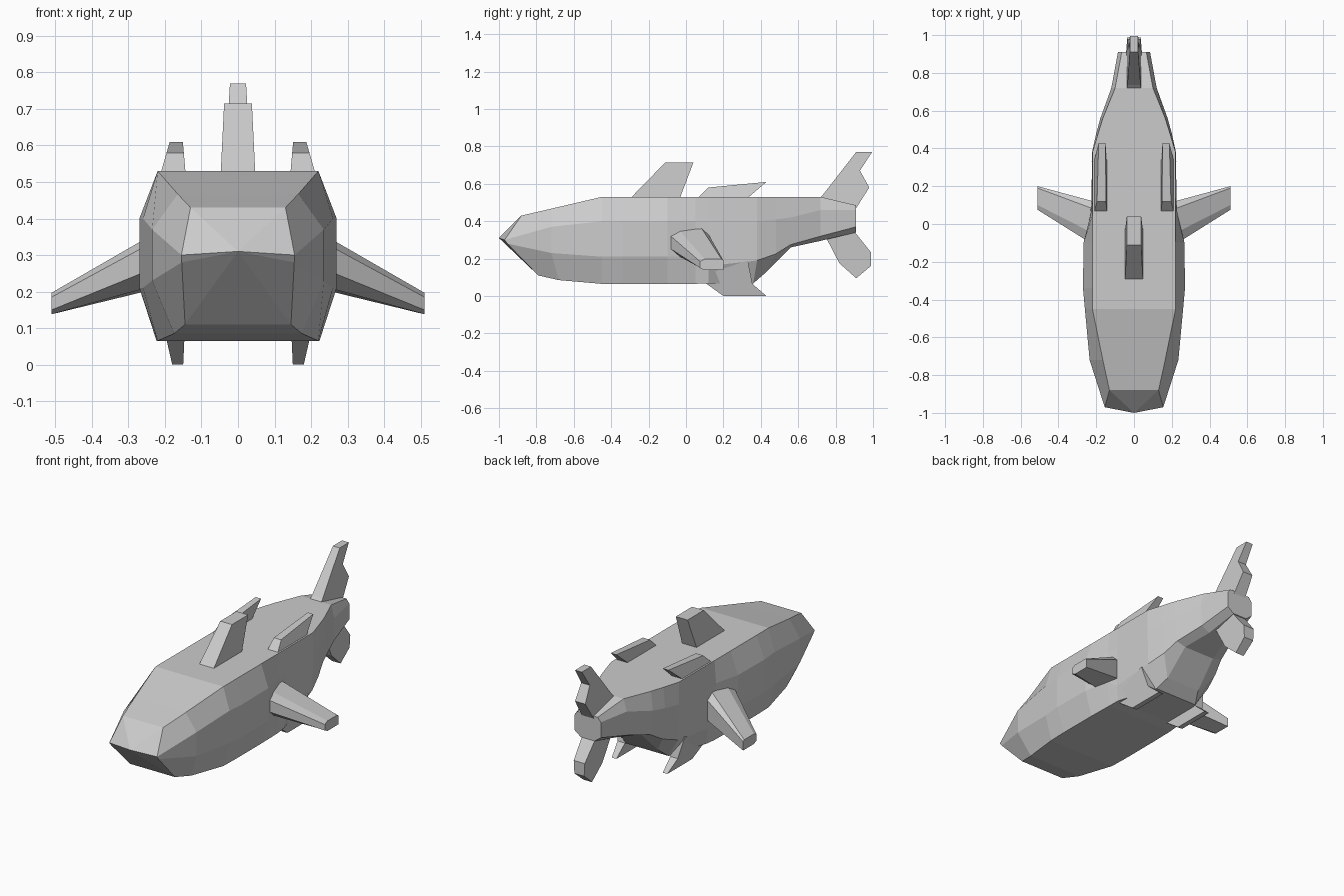
import bpy, bmesh

if "Cube" in bpy.data.objects:
    bpy.data.objects.remove(bpy.data.objects["Cube"])


def finish(name, bm, mirror=False):
    bmesh.ops.recalc_face_normals(bm, faces=bm.faces)
    me = bpy.data.meshes.new(name)
    bm.to_mesh(me)
    bm.free()
    ob = bpy.data.objects.new(name, me)
    bpy.context.collection.objects.link(ob)
    if mirror:
        ob.modifiers.new("Mirror", 'MIRROR')
    return ob


def loft(bm, rings, caps=(True, True)):
    vs = [[bm.verts.new(p) for p in r] for r in rings]
    n = len(vs[0])
    for a, b in zip(vs, vs[1:]):
        for i in range(n):
            j = (i + 1) % n
            bm.faces.new((a[i], a[j], b[j], b[i]))
    for ring, cap in zip((vs[0], vs[-1]), caps):
        if cap:
            bm.faces.new(ring)
    return vs


def plate(name, profile, left, right, mirror=False):
    """Side profile (y, z) given thickness; left/right return x at height z."""
    bm = bmesh.new()
    loft(bm, [[(f(z), y, z) for y, z in profile] for f in (left, right)])
    return finish(name, bm, mirror)


def line(z0, x0, z1, x1):
    return lambda z: x0 + (x1 - x0) * (z - z0) / (z1 - z0)


# Hull: half sections (top, upper side, lower side, bottom), mirrored into rings
def section(y, *pts):
    return [(x, y, z) for x, z in pts]


halves = [
    [(.13, -.88, .43), (.155, -.97, .30), (.154, -.955, .28), (.145, -.79, .11)],
    [(.165, -.72, .467), (.235, -.72, .37), (.235, -.72, .23), (.175, -.68, .085)],
    section(-.45, (.22, .53), (.26, .40), (.26, .21), (.22, .065)),
    section(-.34, (.22, .53), (.27, .40), (.27, .21), (.223, .065)),
    section(-.10, (.22, .53), (.267, .40), (.267, .21), (.223, .065)),
    section(.05, (.22, .53), (.23, .40), (.235, .21), (.22, .065)),
    [(.22, .12, .53), (.225, .12, .40), (.225, .12, .16), (.215, .12, .068)],
    [(.22, .38, .53), (.222, .38, .40), (.215, .38, .19), (.14, .36, .068)],
    [(.19, .48, .53), (.20, .48, .41), (.185, .48, .225), (.11, .42, .12)],
    section(.56, (.165, .53), (.178, .42), (.16, .275), (.10, .26)),
    section(.72, (.10, .53), (.12, .46), (.115, .32), (.06, .295)),
    section(.91, (.065, .485), (.085, .46), (.085, .37), (.045, .34)),
]
rings = [h + [(-x, y, z) for x, y, z in reversed(h)] for h in halves]
bm = bmesh.new()
verts = loft(bm, rings, caps=(False, True))
tip = bm.verts.new((0, -1, .31))
front = verts[0]
for i in range(8):
    bm.faces.new((front[i], front[(i + 1) % 8], tip))
finish("hull", bm)

# Central dorsal fin
w = line(.53, .047, .715, .038)
plate("dorsal_fin", [(-.30, .52), (-.11, .715), (.04, .715), (-.034, .52)],
      lambda z: -w(z), w)

# Paired rear dorsal fins
plate("rear_dorsal_fins", [(.06, .52), (.12, .58), (.43, .61), (.325, .52)],
      line(.53, .144, .61, .151), line(.53, .21, .61, .187), True)

# Paired belly fins
plate("belly_fins", [(.06, .10), (.11, .065), (.20, 0), (.43, 0), (.355, .065), (.33, .19)],
      line(.065, .147, 0, .15), line(.065, .195, 0, .18), True)

# Side wings
root = [(-.11, .345), (-.11, .27), (-.05, .22), (.12, .21), (.12, .33), (.08, .367), (-.05, .367)]
end = [(.075, .185), (.075, .15), (.10, .138), (.20, .138), (.20, .19), (.19, .197), (.10, .197)]
bm = bmesh.new()
loft(bm, [[(.215, y, z) for y, z in root], [(.51, y, z) for y, z in end]])
finish("side_wings", bm, True)

# Upper and lower tail fins
w = line(.53, .036, .77, .022)
plate("upper_tail_fin", [(.71, .52), (.735, .545), (.91, .77), (.995, .77), (.93, .67),
                         (.98, .58), (.91, .47), (.80, .45)],
      lambda z: -w(z), w)
w = line(.34, .042, .10, .028)
plate("lower_tail_fin", [(.75, .31), (.82, .175), (.91, .095), (.988, .16), (.988, .235),
                         (.90, .345), (.85, .40)],
      lambda z: -w(z), w)
